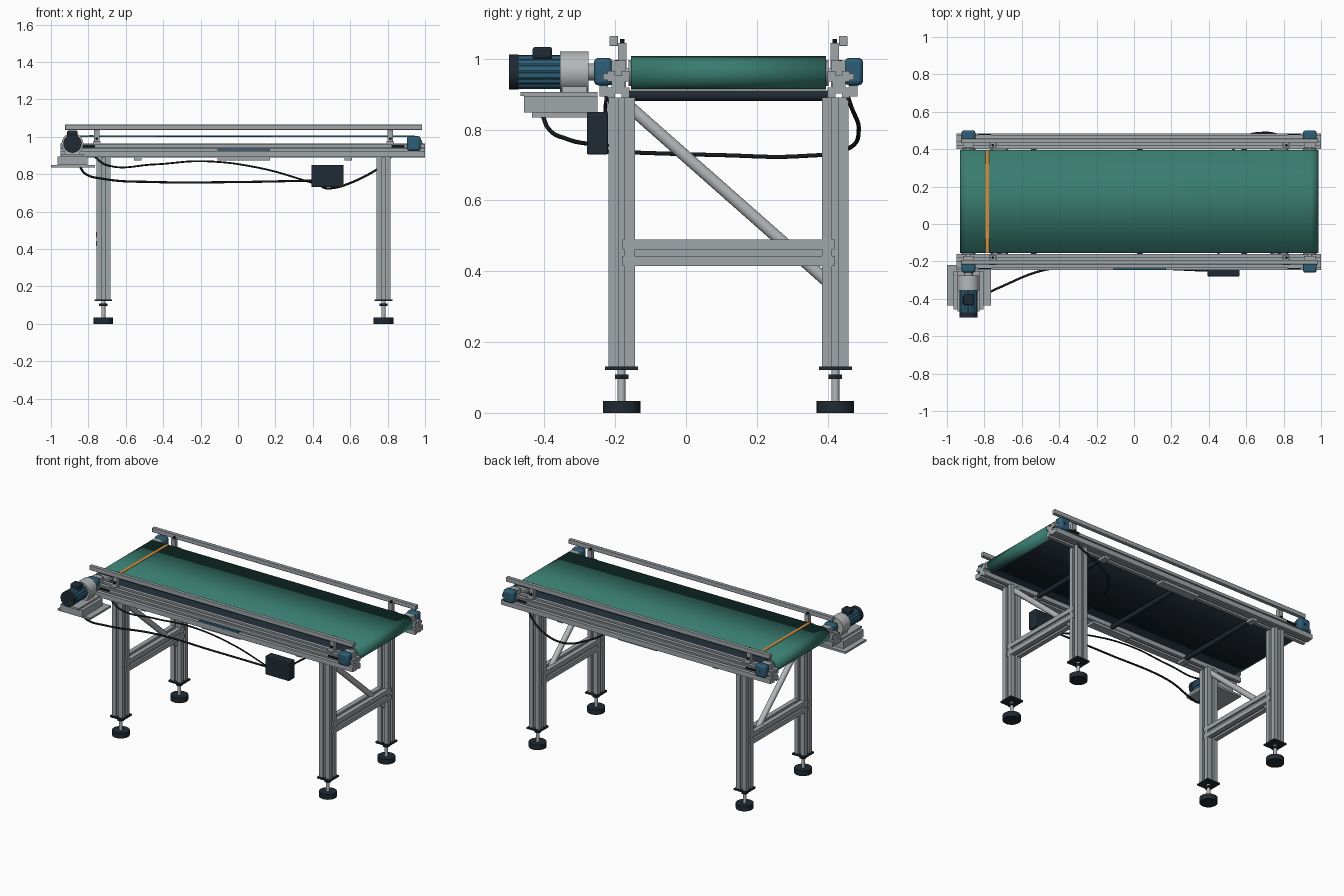
import bpy, bmesh, math
from mathutils import Vector

cube = bpy.data.objects.get("Cube")
if cube:
    bpy.data.objects.remove(cube, do_unlink=True)


def material(name, r, g, b):
    m = bpy.data.materials.new(name)
    m.use_nodes = True
    m.diffuse_color = (r, g, b, 1)
    m.node_tree.nodes["Principled BSDF"].inputs["Base Color"].default_value = (r, g, b, 1)
    return m


ALU = material("aluminium grey", .35, .38, .40)
LIGHT = material("light grey", .46, .48, .49)
GREEN = material("belt green", .04, .20, .16)
BLUE = material("housing blue", .026, .11, .18)
DARK = material("dark navy", .014, .023, .033)
BLACK = material("cable black", .008, .010, .012)
ORANGE = material("stripe orange", .65, .27, .05)

MID = .12                      # centre line of the belt across y
FRONT_SIDE, BACK_SIDE = -1, 1
LEG_X = (-.72, .778)
ROLLER_X = (-.885, .94)
ROLLER_Z = .96


def finish(bm, name, mat):
    bmesh.ops.recalc_face_normals(bm, faces=bm.faces)
    mesh = bpy.data.meshes.new(name)
    bm.to_mesh(mesh)
    bm.free()
    mesh.materials.append(mat)
    for p in mesh.polygons:
        p.use_smooth = True
    mesh.set_sharp_from_angle(angle=math.radians(31))
    obj = bpy.data.objects.new(name, mesh)
    bpy.context.collection.objects.link(obj)
    return obj


def place(u, v, w, axis):
    return {"x": (w, u, v), "y": (u, w, v), "z": (u, v, w)}[axis]


def prism(name, pts, axis, centre, lo, hi, mat, caps=True):
    """Extrude a profile along an axis; centre is in the profile plane."""
    bm = bmesh.new()
    rings = [[bm.verts.new(place(u + centre[0], v + centre[1], w, axis)) for u, v in pts]
             for w in (lo, hi)]
    n = len(pts)
    for i in range(n):
        j = (i + 1) % n
        bm.faces.new((rings[0][i], rings[0][j], rings[1][j], rings[1][i]))
    if caps:
        for ring in rings:
            bm.faces.new(ring)
    return finish(bm, name, mat)


def circle(r, n=32):
    return [(r * math.cos(i * math.tau / n), r * math.sin(i * math.tau / n)) for i in range(n)]


def cylinder(name, r, axis, centre, lo, hi, mat, n=32):
    return prism(name, circle(r, n), axis, centre, lo, hi, mat)


def box(name, x, y, z, mat, bevel=0):
    bm = bmesh.new()
    bmesh.ops.create_cube(bm, size=1)
    for v in bm.verts:
        v.co = [(a + b) / 2 + c * (b - a) for (a, b), c in zip((x, y, z), v.co)]
    obj = finish(bm, name, mat)
    if bevel:
        mod = obj.modifiers.new("Bevel", "BEVEL")
        mod.width, mod.segments = bevel, 2
    return obj


def slotted(w, h, gap=.009, depth=.012):
    """Slotted extrusion outline: a rectangle with a groove in each side."""
    a, b = w / 2, h / 2
    return [(-a, -b), (-gap, -b), (-gap, depth - b), (gap, depth - b), (gap, -b),
            (a, -b), (a, -gap), (a - depth, -gap), (a - depth, gap), (a, gap),
            (a, b), (gap, b), (gap, b - depth), (-gap, b - depth), (-gap, b),
            (-a, b), (-a, gap), (depth - a, gap), (depth - a, -gap), (-a, -gap)]


def tube(name, pts, r, mat, kind="BEZIER"):
    cu = bpy.data.curves.new(name, "CURVE")
    cu.dimensions = "3D"
    cu.bevel_depth, cu.bevel_resolution, cu.use_fill_caps = r, 3, True
    sp = cu.splines.new(kind)
    if kind == "BEZIER":
        sp.bezier_points.add(len(pts) - 1)
        for p, co in zip(sp.bezier_points, pts):
            p.co = co
            p.handle_left_type = p.handle_right_type = "AUTO"
    else:
        sp.points.add(len(pts) - 1)
        for p, co in zip(sp.points, pts):
            p.co = (*co, 1)
    cu.materials.append(mat)
    obj = bpy.data.objects.new(name, cu)
    bpy.context.collection.objects.link(obj)
    return obj


def across(side, near, far):
    """A y range at the given distances from the belt centre line."""
    return tuple(sorted((MID + side * near, MID + side * far)))


# Belt loop: green outside, dark return strand
loop = []
for cx, start in ((ROLLER_X[1], -90), (ROLLER_X[0], 90)):
    for i in range(17):
        a = math.radians(start + i * 180 / 16)
        loop.append((cx + .046 * math.cos(a), .046 * math.sin(a)))
belt = prism("belt", loop, "y", (0, ROLLER_Z), MID - .275, MID + .275, GREEN, caps=False)
belt.data.materials.append(DARK)
for p in belt.data.polygons:
    if p.center.z < ROLLER_Z - .0455:
        p.material_index = 1
belt.modifiers.new("Solidify", "SOLIDIFY").thickness = .008
box("belt_stripe", (-.795, -.775), (MID - .275, MID + .275), (1.004, 1.0085), ORANGE)

# End rollers and shafts
for x in ROLLER_X:
    cylinder("end_roller", .037, "y", (x, ROLLER_Z), MID - .283, MID + .283, ALU)
    cylinder("roller_shaft", .013, "y", (x, ROLLER_Z), MID - .35, MID + .35, LIGHT, 16)

# Return rollers under the belt
for x in (-.535, .03, .59):
    cylinder("return_roller", .015, "y", (x, .896), MID - .285, MID + .285, DARK, 16)

for side in (FRONT_SIDE, BACK_SIDE):
    # Side frame rail with outer ledge
    prism("side_rail", slotted(.062, .075), "x", (MID + side * .311, .9275), -.95, 1.0, ALU)
    box("rail_ledge", (-.95, 1.0), across(side, .341, .365), (.893, .925), ALU)
    box("rail_lip", (-.95, 1.0), across(side, .341, .355), (.940, .958), ALU)

    # Return roller brackets
    for x, half in ((-.535, .02), (.03, .14), (.59, .02)):
        box("roller_bracket", (x - half, x + half), across(side, .285, .34), (.874, .891), ALU)

    # Product guide and posts
    box("guide_rail", (-.925, .985), across(side, .312, .336), (1.036, 1.065), ALU, .003)
    for x in (-.755, .815):
        box("guide_post", (x - .015, x + .015), across(side, .288, .312), (.96, 1.045), ALU)
        box("post_foot", (x - .02, x + .02), across(side, .288, .338), (.964, .974), ALU)
        cylinder("post_bolt", .008, "y", (x, .99), *across(side, .31, .32), BLACK, 6)
        cylinder("guide_bolt", .008, "z", (x, MID + side * .3), 1.04, 1.056, BLACK, 6)

    # Bearing housings
    for x in ROLLER_X:
        box("bearing_housing", (x - .037, x + .037), across(side, .328, .38), (.925, 1.003),
            BLUE, .012)
        box("bearing_bracket", (x - .03, x + .03), across(side, .29, .33), (.92, .995), ALU)
        cylinder("bearing_cap", .012, "y", (x, ROLLER_Z), *across(side, .37, .38), BLACK, 16)
        box("tension_slot", (x - .12 if x > 0 else x + .05, x - .05 if x > 0 else x + .12),
            across(side, .355, .36), (.942, .955), BLACK)

    # Legs with levelling feet
    y = MID + side * .302
    for x in LEG_X:
        prism("leg", slotted(.075, .075), "z", (x, y), .13, .891, ALU)
        box("leg_end_plate", (x - .047, x + .047), (y - .047, y + .047), (.121, .131), DARK)
        cylinder("foot_nut", .022, "z", (x, y), .096, .108, DARK, 6)
        cylinder("foot_rod", .011, "z", (x, y), .03, .122, LIGHT, 16)
        cylinder("foot_pad", .053, "z", (x, y), 0, .033, DARK)

# Cross beams and diagonal braces
for x in LEG_X:
    prism("cross_beam", slotted(.077, .075), "y", (x, .4525), MID - .3, MID + .3, ALU)
    tube("diagonal_brace", [(x, -.16, .865), (x, .395, .375)], .018, LIGHT, "POLY")

# Drive motor, pointing out of the front side
MX, MZ = ROLLER_X[0], .963
fins = [(p[0] * k, p[1] * k) for i, p in enumerate(circle(.048, 64))
        for k in [1 if i % 4 < 2 else .93]]
prism("motor_body", fins, "y", (MX, MZ), -.475, -.355, BLUE)
cylinder("motor_fan_cover", .049, "y", (MX, MZ), -.5, -.473, DARK)
cylinder("gearbox", .058, "y", (MX, MZ), -.356, -.275, LIGHT)
cylinder("gearbox_flange", .024, "y", (MX, MZ), -.277, -.25, ALU)
box("motor_terminal_box", (MX - .028, MX + .028), (-.433, -.378), (1.0, 1.033), DARK, .006)

# Motor mount
box("motor_base_plate", (-1.0, -.765), (-.435, -.22), (.835, .848), ALU)
box("motor_mount_block", (-.965, -.805), (-.458, -.25), (.848, .895), ALU)
box("motor_top_plate", (-.945, -.825), (-.468, -.25), (.895, .907), ALU)
box("gearbox_foot", (MX - .04, MX + .04), (-.35, -.28), (.905, .93), LIGHT)

# Control box and name plate
box("control_box", (.393, .565), (-.28, -.22), (.73, .85), DARK, .004)
box("name_plate", (-.11, .17), (-.2465, -.2), (.926, .938), BLUE)

# Cables
tube("motor_cable", [(-.845, -.405, .84), (-.82, -.39, .805), (-.72, -.34, .775),
                     (-.45, -.24, .758), (0, -.235, .758), (.41, -.25, .766)], .006, BLACK)
tube("front_cable", [(-.77, -.225, .895), (-.7, -.228, .848), (-.45, -.228, .852),
                     (-.18, -.228, .869), (.12, -.228, .832), (.41, -.235, .75)], .005, BLACK)
tube("rear_cable", [(.45, -.23, .738), (.46, .1, .728), (.5, .32, .725), (.58, .455, .745),
                    (.7, .488, .8), (.8, .465, .87), (.82, .455, .9)], .006, BLACK)
